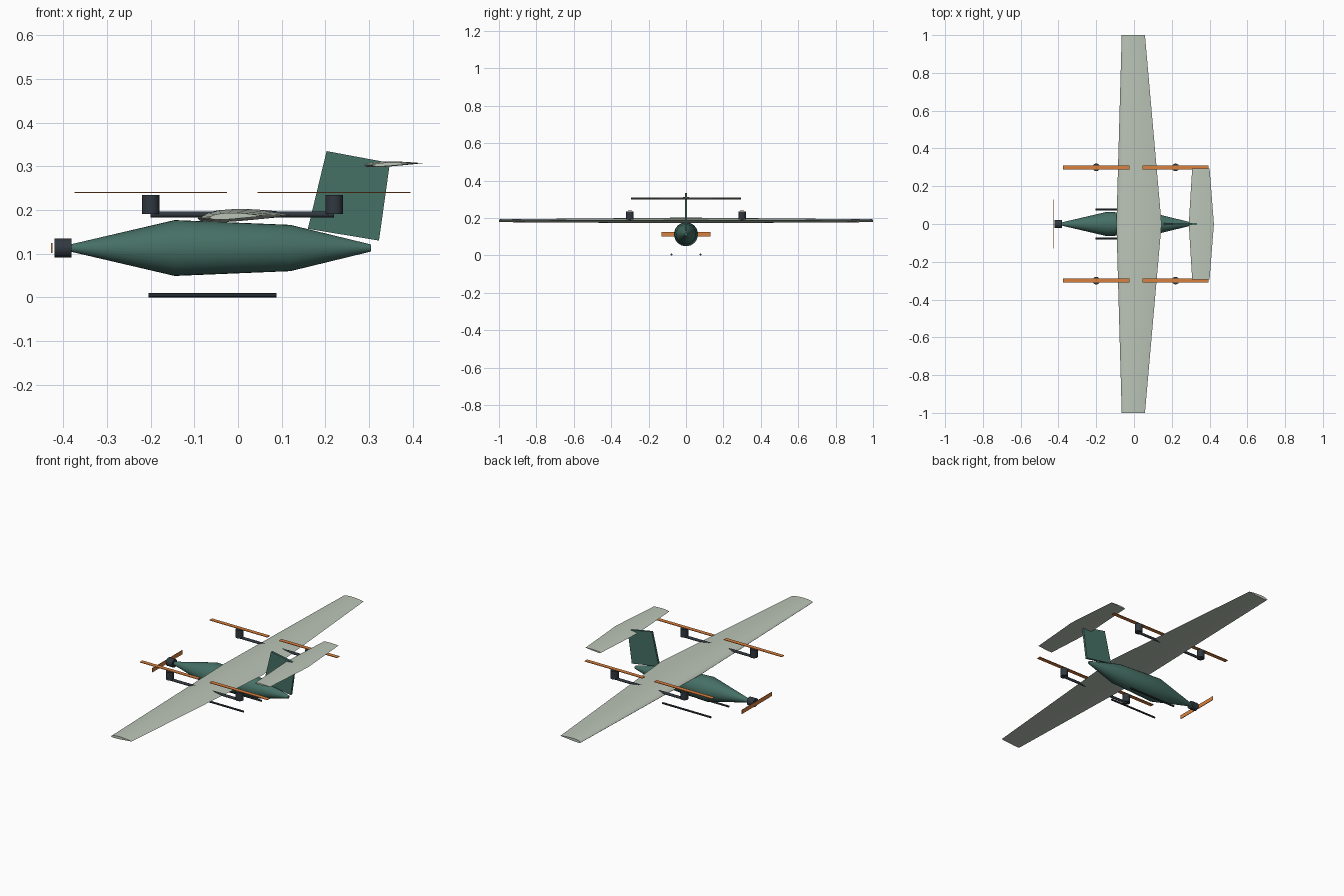
import bpy, bmesh, math
from mathutils import Matrix, Vector

if "Cube" in bpy.data.objects:
    bpy.data.objects.remove(bpy.data.objects["Cube"])


def material(name, rgb):
    m = bpy.data.materials.new(name)
    m.diffuse_color = (*rgb, 1)
    m.use_nodes = True
    m.node_tree.nodes["Principled BSDF"].inputs["Base Color"].default_value = m.diffuse_color
    return m


GREEN = material("green", (0.06, 0.16, 0.13))
PALE = material("pale", (0.50, 0.56, 0.48))
DARK = material("dark", (0.03, 0.04, 0.05))
ORANGE = material("orange", (0.70, 0.22, 0.05))


def loft(name, rings, mat, smooth=None):
    """Skin a list of equal-length point rings and cap both ends."""
    bm = bmesh.new()
    loops = [[bm.verts.new(p) for p in ring] for ring in rings]
    n = len(loops[0])
    for a, b in zip(loops, loops[1:]):
        for i in range(n):
            j = (i + 1) % n
            bm.faces.new((a[i], a[j], b[j], b[i]))
    bm.faces.new(loops[0])
    bm.faces.new(loops[-1])
    bmesh.ops.recalc_face_normals(bm, faces=bm.faces)
    me = bpy.data.meshes.new(name)
    bm.to_mesh(me)
    bm.free()
    ob = bpy.data.objects.new(name, me)
    bpy.context.collection.objects.link(ob)
    me.materials.append(mat)
    if smooth:
        bpy.ops.object.select_all(action='DESELECT')
        bpy.context.view_layer.objects.active = ob
        ob.select_set(True)
        bpy.ops.object.shade_smooth_by_angle(angle=math.radians(smooth))
    return ob


def revolve(name, axis, origin, stations, mat, n=24):
    """Round body along x or z from (distance, radius) stations."""
    rings = []
    for d, r in stations:
        ring = []
        for i in range(n):
            t = 2 * math.pi * i / n
            u, v = r * math.cos(t), r * math.sin(t)
            off = Vector((d, u, v)) if axis == 'x' else Vector((u, v, d))
            ring.append(Vector(origin) + off)
        rings.append(ring)
    return loft(name, rings, mat, 30)


def box(name, lo, hi, mat):
    rings = [[(lo[0], lo[1], z), (hi[0], lo[1], z), (hi[0], hi[1], z), (lo[0], hi[1], z)]
             for z in (lo[2], hi[2])]
    return loft(name, rings, mat)


def airfoil(lead, trail, y, z, thick, camber, rise, n=10):
    """Cambered section: upper surface back to front, then lower surface."""
    c = trail - lead
    xs = [0.5 - 0.5 * math.cos(math.pi * i / n) for i in range(n + 1)]

    def point(x, side):
        t = 5 * thick * (0.2969 * math.sqrt(x) - 0.126 * x - 0.3516 * x ** 2
                         + 0.2843 * x ** 3 - 0.1036 * x ** 4)
        return (lead + c * x, y, z + rise * (x - 0.4) * c + c * (4 * camber * x * (1 - x) + side * t))
    return [point(x, 1) for x in reversed(xs)] + [point(x, -1) for x in xs[1:]]


# Fuselage
revolve("fuselage", 'x', (0, 0, 0.113),
        [(-0.385, 0.008), (-0.145, 0.064), (0.12, 0.053), (0.305, 0.008)], GREEN, 32)

# Main wing and tailplane
loft("main_wing", [airfoil(-0.065, 0.058, -1, 0.184, 0.12, 0.02, 0.03),
                   airfoil(-0.093, 0.146, 0, 0.184, 0.12, 0.02, 0.03),
                   airfoil(-0.065, 0.058, 1, 0.184, 0.12, 0.02, 0.03)], PALE, 30)
loft("tailplane", [airfoil(0.308, 0.400, -0.295, 0.304, 0.09, 0.01, 0.04),
                   airfoil(0.290, 0.423, 0, 0.304, 0.09, 0.01, 0.04),
                   airfoil(0.308, 0.400, 0.295, 0.304, 0.09, 0.01, 0.04)], PALE, 30)

# Swept fin
outline = [(0.160, 0.157), (0.323, 0.130), (0.348, 0.308), (0.203, 0.335)]
loft("tail_fin", [[(x, y, z) for x, z in outline] for y in (-0.006, 0.006)], GREEN)

# Nose motor and propeller
revolve("nose_motor", 'x', (0, 0, 0.113), [(-0.420, 0.022), (-0.382, 0.022)], DARK)
box("nose_propeller", (-0.428, -0.13, 0.102), (-0.425, 0.13, 0.124), ORANGE)

# Lift booms, lift motors, rotors and landing skids on each side
for side, s in (("left", -1), ("right", 1)):
    y = 0.3 * s
    revolve(side + "_boom", 'x', (0, y, 0.190), [(-0.20, 0.007), (0.22, 0.007)], DARK, 16)
    for end, x in (("front", -0.20), ("rear", 0.22)):
        revolve(f"{side}_{end}_lift_motor", 'z', (x, y, 0), [(0.191, 0.02), (0.235, 0.02)], DARK)
        box(f"{side}_{end}_rotor", (x - 0.175, y - 0.011, 0.2385), (x + 0.175, y + 0.011, 0.2415), ORANGE)
    revolve(side + "_skid", 'x', (0, 0.077 * s, 0.005), [(-0.205, 0.005), (0.088, 0.005)], DARK, 12)
